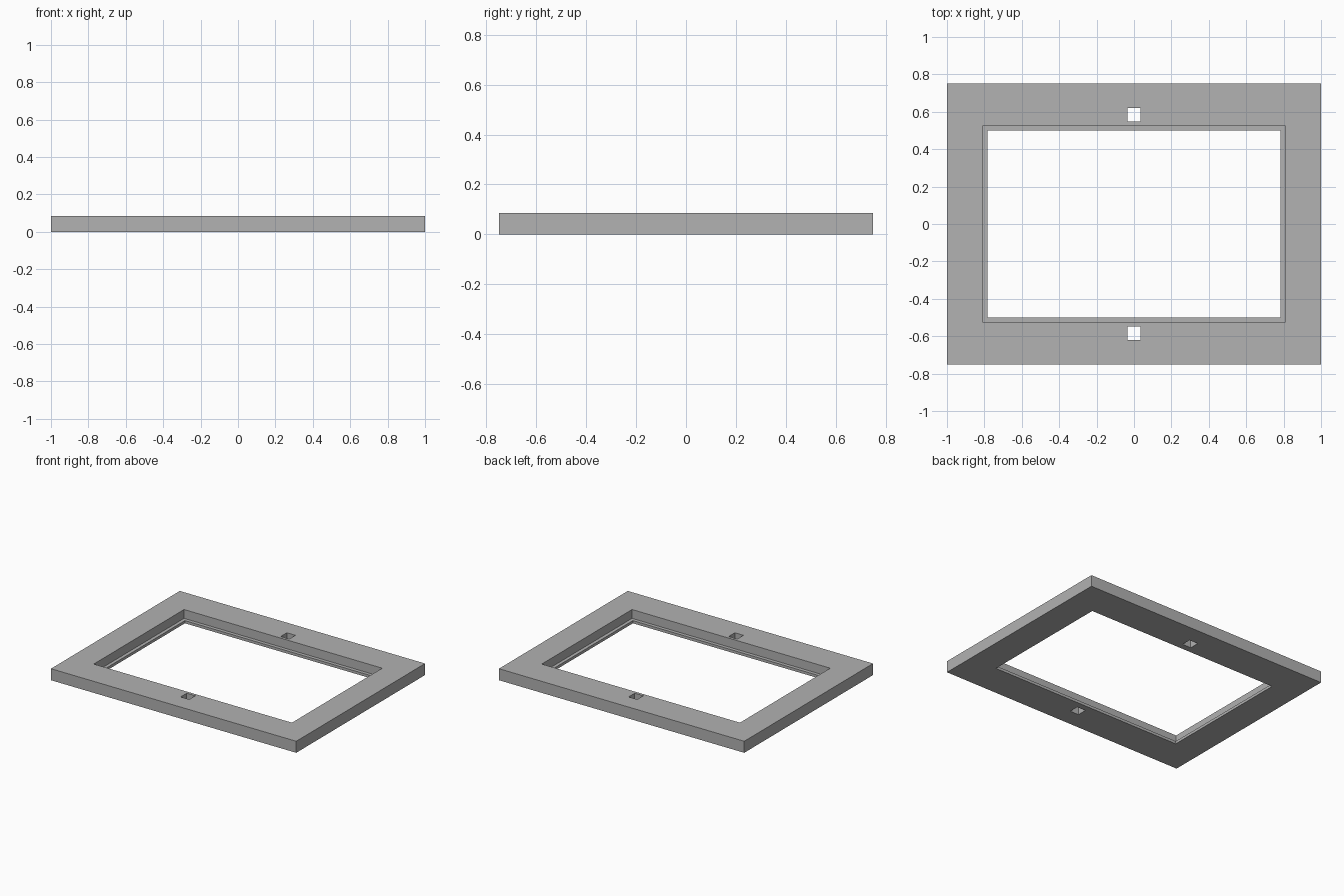
import bpy

default = bpy.data.objects.get("Cube")
if default:
    bpy.data.objects.remove(default, do_unlink=True)

HEIGHT = 0.085
LEDGE = 0.02      # thickness of the inner lip
OVER = 0.05       # how far cutters pass through the slab

grey = bpy.data.materials.new("plain grey")
grey.use_nodes = True
colour = (0.445, 0.445, 0.445, 1)
grey.diffuse_color = colour
grey.node_tree.nodes["Principled BSDF"].inputs["Base Color"].default_value = colour


def box(name, half_x, half_y, bottom, top, y=0):
    """Box given by half sizes, height range and centre y."""
    bpy.ops.mesh.primitive_cube_add(size=2, location=(0, y, (bottom + top) / 2))
    ob = bpy.context.object
    ob.name = name
    ob.scale = (half_x, half_y, (top - bottom) / 2)
    bpy.ops.object.transform_apply(location=True, rotation=False, scale=True)
    ob.data.materials.append(grey)
    return ob


def cut(target, cutter):
    """Subtract the cutter from the target and discard it."""
    cutter.hide_render = True
    mod = target.modifiers.new("cut", 'BOOLEAN')
    mod.operation = 'DIFFERENCE'
    mod.solver = 'EXACT'
    mod.object = cutter
    bpy.ops.object.select_all(action='DESELECT')
    bpy.context.view_layer.objects.active = target
    target.select_set(True)
    bpy.ops.object.modifier_apply(modifier=mod.name)
    bpy.data.objects.remove(cutter, do_unlink=True)


# Rectangular slab
frame = box("frame", 1, 0.75, 0, HEIGHT)

# Main opening, and the wider recess that leaves a lip at the bottom
cut(frame, box("opening_cutter", 0.783, 0.5, -OVER, HEIGHT + OVER))
cut(frame, box("recess_cutter", 0.808, 0.526, LEDGE, HEIGHT + OVER))

# Square through holes in the front and back rails
for side in (-1, 1):
    cut(frame, box("hole_cutter", 0.035, 0.036, -OVER, HEIGHT + OVER, side * 0.583))
